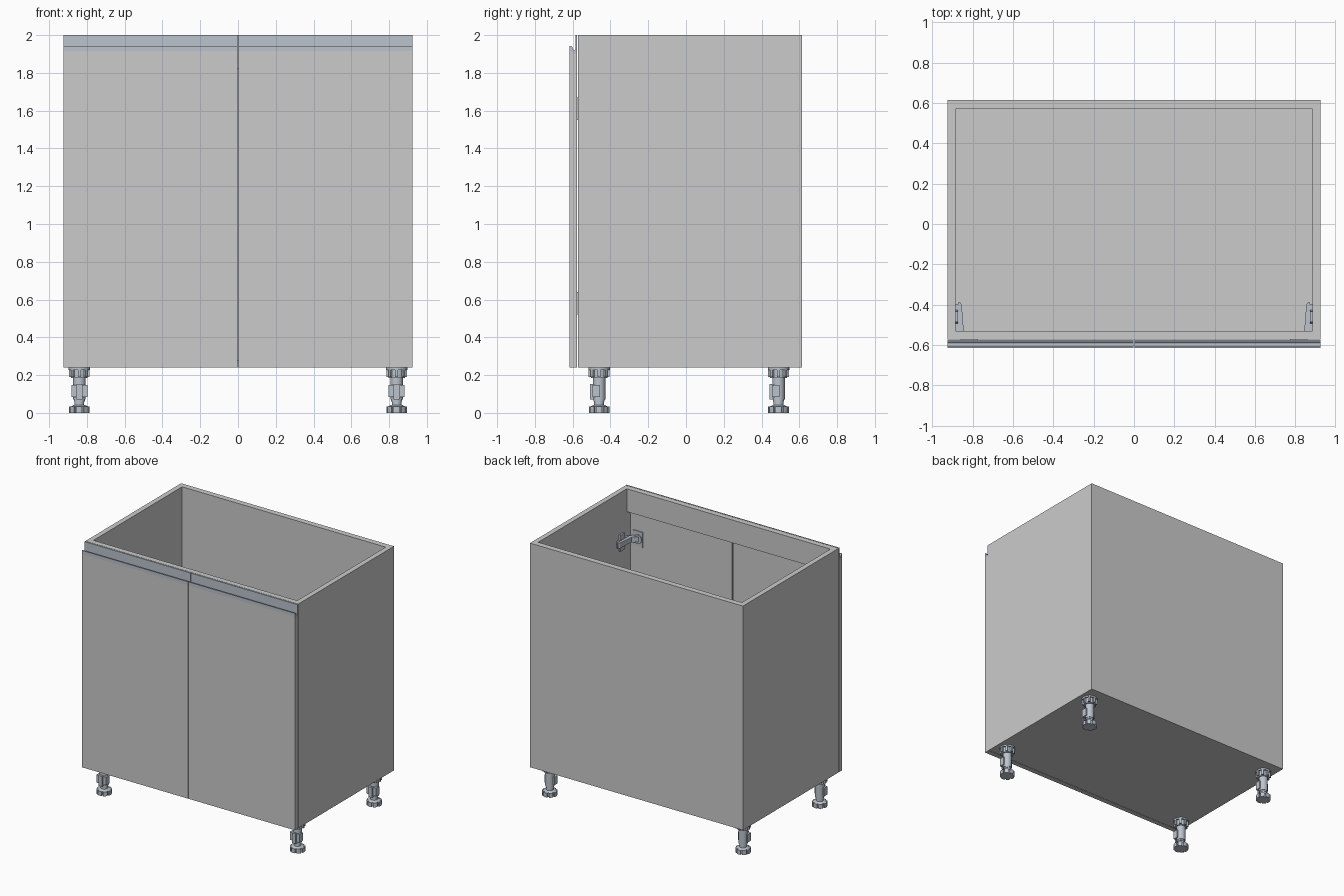
import bpy, bmesh
from math import cos, sin, pi
from mathutils import Matrix, Vector

if "Cube" in bpy.data.objects:
    bpy.data.objects.remove(bpy.data.objects["Cube"])

metal = bpy.data.materials.new("brushed_metal")
metal.diffuse_color = (0.50, 0.55, 0.61, 1)
metal.use_nodes = True
metal.node_tree.nodes["Principled BSDF"].inputs["Base Color"].default_value = metal.diffuse_color


def finish(name, bm, mat=None, smooth=False):
    bmesh.ops.recalc_face_normals(bm, faces=bm.faces)
    mesh = bpy.data.meshes.new(name)
    bm.to_mesh(mesh)
    bm.free()
    ob = bpy.data.objects.new(name, mesh)
    bpy.context.collection.objects.link(ob)
    if mat:
        mesh.materials.append(mat)
    if smooth:
        bpy.ops.object.select_all(action='DESELECT')
        ob.select_set(True)
        bpy.context.view_layer.objects.active = ob
        bpy.ops.object.shade_smooth_by_angle()
    return ob


def add_box(bm, x0, x1, y0, y1, z0, z1):
    m = Matrix.Translation(((x0 + x1) / 2, (y0 + y1) / 2, (z0 + z1) / 2))
    m = m @ Matrix.Diagonal((abs(x1 - x0), abs(y1 - y0), abs(z1 - z0), 1))
    bmesh.ops.create_cube(bm, size=1, matrix=m)


def add_prism(bm, points, offset):
    face = bm.faces.new([bm.verts.new(p) for p in points])
    res = bmesh.ops.extrude_face_region(bm, geom=[face], use_keep_orig=True)
    verts = [v for v in res['geom'] if isinstance(v, bmesh.types.BMVert)]
    bmesh.ops.translate(bm, verts=verts, vec=Vector(offset))


def add_cyl(bm, x, y, z0, z1, r, r2=None, seg=24):
    bmesh.ops.create_cone(bm, cap_ends=True, segments=seg, radius1=r,
                          radius2=r if r2 is None else r2, depth=z1 - z0,
                          matrix=Matrix.Translation((x, y, (z0 + z1) / 2)))


def box(name, *dims, mat=None):
    bm = bmesh.new()
    add_box(bm, *dims)
    return finish(name, bm, mat)


W, T = 0.925, 0.04            # half width, board thickness
Z0, Z1 = 0.24, 2.0            # carcass bottom and top
FRONT, BACK = -0.573, 0.605   # carcass depth

# Carcass boards
for s, side in ((-1, "left"), (1, "right")):
    box(side + "_side_panel", s * (W - T), s * W, FRONT, BACK, Z0, Z1)
box("bottom_panel", -W + T, W - T, FRONT, BACK, Z0, Z0 + T)
box("back_panel", -W + T, W - T, 0.57, BACK, Z0 + T, Z1)
box("back_sheet", -W, W, BACK, 0.615, Z0, Z1)
box("front_top_rail", -W + T, W - T, FRONT, -0.53, 1.82, Z1)

# Section of the grip rail: front lip, groove, upright strip
grip = [(-0.616, 1.915), (-0.616, 1.943), (-0.608, 1.943), (-0.602, 1.936),
        (-0.597, 1.924), (-0.591, 1.918), (-0.585, 1.924), (-0.585, Z1),
        (-0.576, Z1), (-0.576, 1.90), (-0.59, 1.90)]

for s, side in ((-1, "left"), (1, "right")):
    x0, x1 = s * 0.003, s * W
    # Door with grip rail
    door = [(-0.616, Z0), (-0.616, 1.915), (-0.59, 1.90), (-0.576, 1.90), (-0.576, Z0)]
    for name, section, mat in (("door", door, None), ("door_grip", grip, metal)):
        bm = bmesh.new()
        add_prism(bm, [(x0, y, z) for y, z in section], (x1 - x0, 0, 0))
        finish(side + "_" + name, bm, mat)

    # Hinges: cup plate on door, tapered arm, mounting plate with wings
    for level, z in (("lower", 0.58), ("upper", 1.61)):
        bm = bmesh.new()
        add_box(bm, s * 0.775, s * 0.86, -0.577, -0.569, z - 0.06, z + 0.06)
        bmesh.ops.create_cone(bm, cap_ends=True, segments=24, radius1=0.035,
                              radius2=0.035, depth=0.014,
                              matrix=Matrix.Translation((s * 0.815, -0.567, z))
                              @ Matrix.Rotation(pi / 2, 4, 'X'))
        arm = [(0.80, -0.565), (0.845, -0.53), (0.855, -0.40), (0.862, -0.39),
               (0.874, -0.39), (0.880, -0.53), (0.86, -0.565)]
        add_prism(bm, [(s * x, y, z - 0.02) for x, y in arm], (0, 0, 0.04))
        add_box(bm, s * 0.872, s * 0.885, -0.53, -0.40, z - 0.024, z + 0.024)
        wing = [(-0.485, -0.065), (-0.435, -0.065), (-0.425, -0.02), (-0.425, 0.02),
                (-0.435, 0.065), (-0.485, 0.065), (-0.495, 0.02), (-0.495, -0.02)]
        add_prism(bm, [(s * 0.873, y, z + dz) for y, dz in wing], (s * 0.012, 0, 0))
        finish(f"{side}_{level}_hinge", bm, metal)

    # Adjustable legs
    for end, y in (("front", -0.46), ("rear", 0.49)):
        x = s * 0.84
        bm = bmesh.new()
        # Notched foot
        notched = []
        for i in range(8):
            for f, r in ((-.40, .055), (-.13, .055), (.13, .055), (.34, .055),
                         (.36, .044), (.58, .044)):
                a = (i + f) * pi / 4
                notched.append((x + r * cos(a), y + r * sin(a), 0))
        add_prism(bm, notched, (0, 0, 0.034))
        add_cyl(bm, x, y, 0.034, 0.042, 0.044, 0.03)
        # Screw neck, column and collar
        add_cyl(bm, x, y, 0.04, 0.075, 0.026)
        add_cyl(bm, x, y, 0.07, 0.19, 0.033)
        add_cyl(bm, x, y, 0.06, 0.072, 0.029)
        # Socket with flange and ribs
        add_cyl(bm, x, y, 0.185, 0.228, 0.044)
        add_cyl(bm, x, y, 0.228, Z0, 0.057)
        for k in range(4):
            d = Matrix.Rotation(k * pi / 4, 4, 'Z')
            m = Matrix.Translation((x, y, 0.21)) @ d @ Matrix.Diagonal((0.11, 0.016, 0.04, 1))
            bmesh.ops.create_cube(bm, size=1, matrix=m)
        # Plinth clip on the front of the column
        add_box(bm, x - 0.042, x + 0.042, y - 0.036, y + 0.005, 0.085, 0.148)
        add_box(bm, x - 0.016, x + 0.016, y - 0.048, y - 0.03, 0.072, 0.152)
        finish(f"{end}_{side}_leg", bm, metal, smooth=True)
